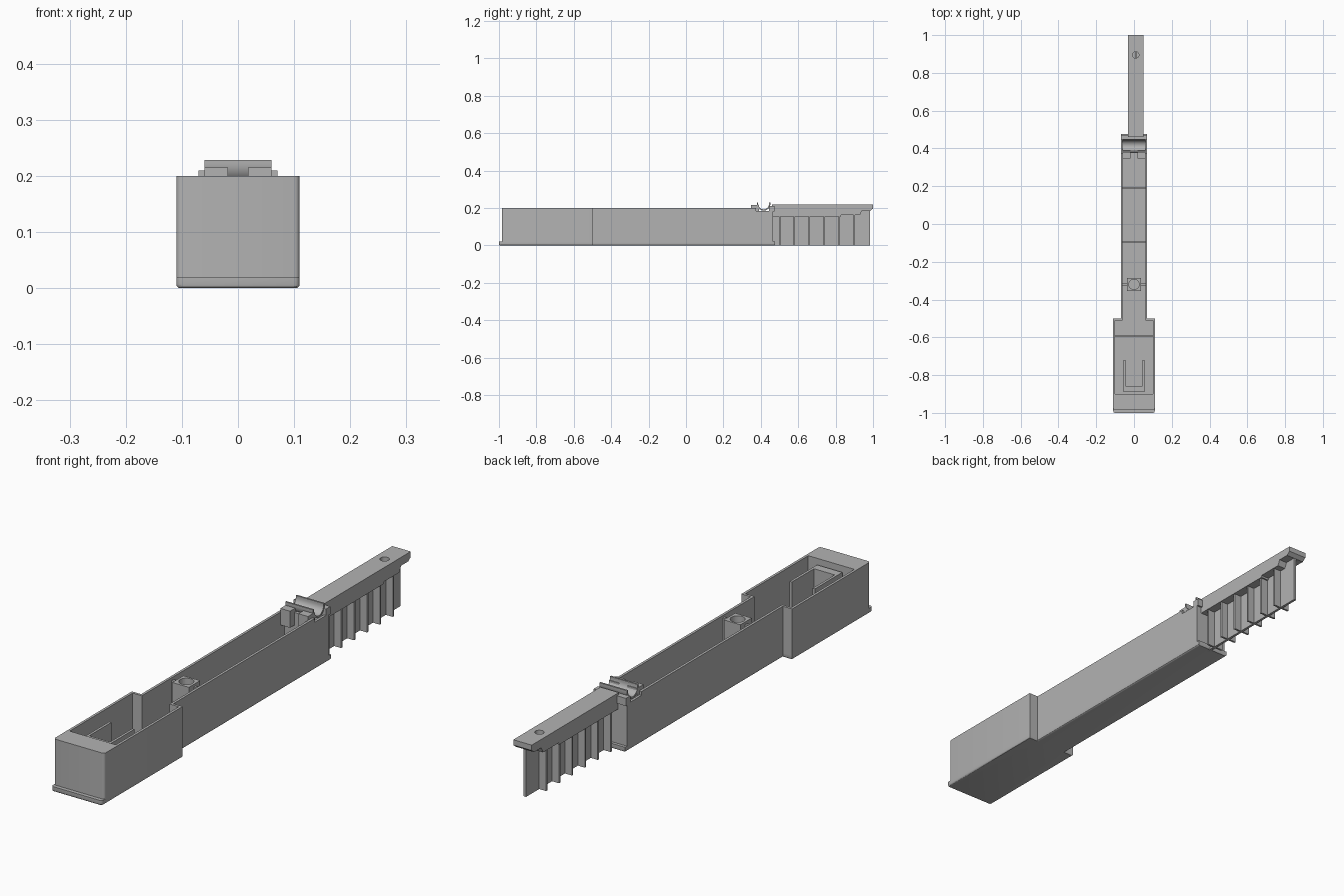
import bpy, bmesh, math
from mathutils import Vector

cube = bpy.data.objects.get("Cube")
if cube:
    bpy.data.objects.remove(cube)

GREY = (0.45, 0.45, 0.45, 1)
mat = bpy.data.materials.new("plain grey")
mat.use_nodes = True
mat.diffuse_color = GREY
mat.node_tree.nodes["Principled BSDF"].inputs["Base Color"].default_value = GREY


def finish(name, bm):
    bmesh.ops.recalc_face_normals(bm, faces=bm.faces)
    mesh = bpy.data.meshes.new(name)
    bm.to_mesh(mesh)
    bm.free()
    mesh.materials.append(mat)
    obj = bpy.data.objects.new(name, mesh)
    bpy.context.collection.objects.link(obj)
    return obj


def prism(points, lift):
    """Extrude a closed outline of 3D points along a vector."""
    bm = bmesh.new()
    face = bm.faces.new([bm.verts.new(p) for p in points])
    out = bmesh.ops.extrude_face_region(bm, geom=[face])
    verts = [v for v in out["geom"] if isinstance(v, bmesh.types.BMVert)]
    bmesh.ops.translate(bm, verts=verts, vec=lift)
    bmesh.ops.recalc_face_normals(bm, faces=bm.faces)
    return bm


def box(name, x0, x1, y0, y1, z0, z1):
    pts = [(x0, y0, z0), (x1, y0, z0), (x1, y1, z0), (x0, y1, z0)]
    return finish(name, prism(pts, (0, 0, z1 - z0)))


def side_profile(name, points, x0, x1):
    return finish(name, prism([(x0, y, z) for y, z in points], (x1 - x0, 0, 0)))


def cylinder(name, x, y, radius, z0, z1):
    ring = [(x + radius * math.cos(i * math.tau / 32),
             y + radius * math.sin(i * math.tau / 32), z0) for i in range(32)]
    return finish(name, prism(ring, (0, 0, z1 - z0)))


def cut(target, cutter):
    mod = target.modifiers.new("cut", "BOOLEAN")
    mod.operation = "DIFFERENCE"
    mod.solver = "EXACT"
    mod.object = cutter
    cutter.hide_render = True
    cutter.hide_viewport = True
    cutter.display_type = "WIRE"


def smooth(obj):
    bpy.ops.object.select_all(action="DESELECT")
    obj.select_set(True)
    bpy.context.view_layer.objects.active = obj
    bpy.ops.object.shade_smooth_by_angle()


WIDE, NARROW, STEP, RIM, FLOOR, WALL = 0.11, 0.07, -0.5, 0.2, 0.02, 0.01


def tray_outline(front, back, z):
    half = [(WIDE, front), (WIDE, STEP), (NARROW, STEP), (NARROW, back)]
    return [(x, y, z) for x, y in half] + [(-x, y, z) for x, y in reversed(half)]


# Hollow tray: wide front, narrow rear, open top
bm = prism(tray_outline(-0.985, 0.465, FLOOR - 0.005), (0, 0, RIM - FLOOR + 0.005))
corners = [e for e in bm.edges if abs(e.verts[0].co.z - e.verts[1].co.z) > 0.1
           and e.verts[0].co.y < -0.9]
bmesh.ops.bevel(bm, geom=corners, offset=0.01, segments=4, affect="EDGES", profile=0.5)
bm.faces.ensure_lookup_table()
top = max(bm.faces, key=lambda f: f.calc_center_median().z)
bmesh.ops.inset_region(bm, faces=[top], thickness=WALL, use_even_offset=True)
down = bmesh.ops.extrude_face_region(bm, geom=[top])
verts = [v for v in down["geom"] if isinstance(v, bmesh.types.BMVert)]
if top.is_valid:
    bmesh.ops.delete(bm, geom=[top], context="FACES_ONLY")
bmesh.ops.translate(bm, verts=verts, vec=(0, 0, FLOOR - RIM))
tray = finish("tray", bm)
cut(tray, box("rim_notch_cutter", -0.1, 0.1, 0.375, 0.455, 0.185, 0.3))
smooth(tray)

# Base plate with rounded lower edge
bm = prism(tray_outline(-1.0, 0.477, 0), (0, 0, FLOOR))
corners = [e for e in bm.edges if e.verts[0].co.z != e.verts[1].co.z
           and e.verts[0].co.y < -0.9]
bmesh.ops.bevel(bm, geom=corners, offset=0.01, segments=4, affect="EDGES", profile=0.5)
low = [e for e in bm.edges if all(v.co.z < 0.001 for v in e.verts)]
bmesh.ops.bevel(bm, geom=low, offset=0.007, segments=3, affect="EDGES", profile=0.5)
smooth(finish("base_plate", bm))

# Front deck and the U bracket behind it
box("front_deck", -0.1, 0.1, -0.976, -0.9, FLOOR, RIM)
u = [(-0.055, -0.72), (-0.055, -0.89), (0.055, -0.89), (0.055, -0.72),
     (0.045, -0.72), (0.045, -0.857), (-0.045, -0.857), (-0.045, -0.72)]
finish("u_bracket", prism([(x, y, FLOOR) for x, y in u], (0, 0, 0.16)))

# Low floor ribs
for i, (y, w) in enumerate([(-0.595, 0.1), (-0.095, 0.06), (0.19, 0.06)]):
    box(f"floor_rib_{i + 1}", -w, w, y - 0.004, y + 0.004, FLOOR, 0.05)

# Screw post with webs to the side walls
post = box("screw_post", -0.036, 0.036, -0.356, -0.286, FLOOR, RIM)
cut(post, cylinder("screw_post_cutter", 0, -0.32, 0.027, 0.05, 0.25))
smooth(post)
for name, s in (("left", 1), ("right", -1)):
    a, b = sorted((s * 0.036, s * 0.062))
    box(f"post_web_{name}", a, b, -0.325, -0.315, FLOOR, 0.19)
    # Stop blocks in front of the cradle
    a, b = sorted((s * 0.018, s * 0.06))
    box(f"stop_block_{name}", a, b, 0.348, 0.39, 0.15, 0.215)

# Cradle: cross wall and half round trough
box("cradle_wall", -0.06, 0.06, 0.375, 0.39, FLOOR, 0.2)
arc = [math.radians(180 + 180 * i / 20) for i in range(21)]
trough = [(0.415 + 0.036 * math.cos(a), 0.222 + 0.036 * math.sin(a)) for a in arc]
trough += [(0.451, 0.229), (0.444, 0.229)]
trough += [(0.415 + 0.029 * math.cos(a), 0.222 + 0.029 * math.sin(a)) for a in reversed(arc)]
trough += [(0.386, 0.229), (0.379, 0.229)]
smooth(side_profile("cradle_trough", trough, -0.06, 0.06))
box("cradle_ledge", -0.07, 0.07, 0.445, 0.472, 0.18, 0.21)

# Rear arm with a stepped underside and blind hole
MID = 0.009
arm = side_profile("rear_arm", [
    (0.46, 0.155), (0.83, 0.155), (0.83, 0.163), (0.93, 0.163), (0.94, 0.185),
    (0.985, 0.185), (1.0, 0.197), (1.0, 0.218), (0.46, 0.218)], MID - 0.04, MID + 0.04)
cut(arm, cylinder("arm_hole_cutter", MID, 0.895, 0.017, 0.18, 0.25))
smooth(arm)

# Web and cross ribs under the arm
box("arm_web", MID - 0.005, MID + 0.005, 0.46, 0.985, 0, 0.19)
for i in range(6):
    y = 0.5 + 0.08 * i
    box(f"arm_rib_{i + 1}", MID - 0.035, MID + 0.035, y - 0.004, y + 0.004, 0, 0.17)
